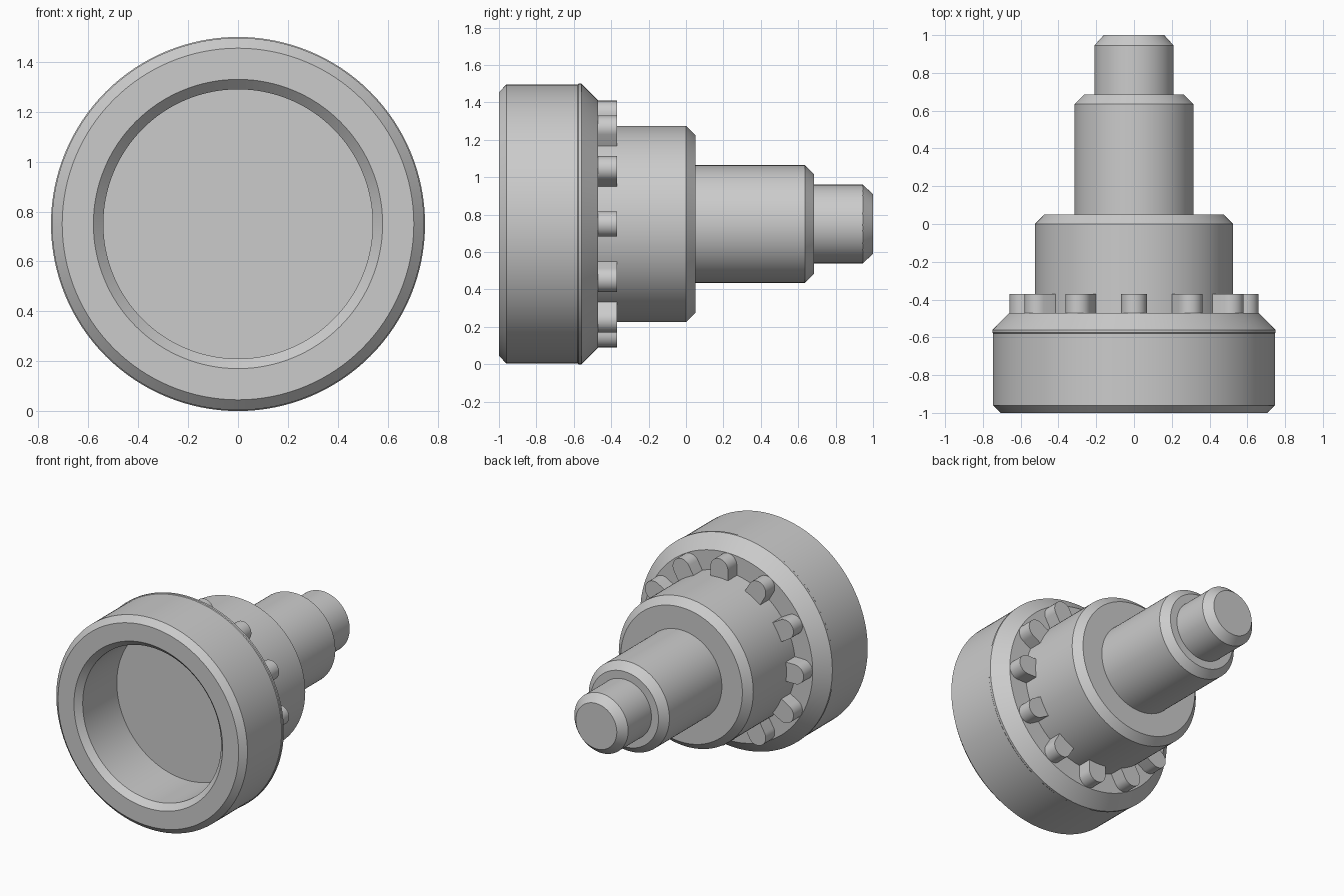
import bpy, bmesh, math
from mathutils import Matrix, Vector

AXIS_Z = 0.75
SEGMENTS = 128

cube = bpy.data.objects.get("Cube")
if cube:
    bpy.data.objects.remove(cube, do_unlink=True)

# Single plain grey
grey = bpy.data.materials.new("plain grey")
grey.use_nodes = True
colour = (0.6, 0.6, 0.6, 1)
grey.diffuse_color = colour
grey.node_tree.nodes["Principled BSDF"].inputs["Base Color"].default_value = colour


def finish(name, bm):
    bmesh.ops.recalc_face_normals(bm, faces=bm.faces)
    mesh = bpy.data.meshes.new(name)
    bm.to_mesh(mesh)
    bm.free()
    mesh.materials.append(grey)
    obj = bpy.data.objects.new(name, mesh)
    obj.location.z = AXIS_Z
    bpy.context.collection.objects.link(obj)
    bpy.ops.object.select_all(action='DESELECT')
    obj.select_set(True)
    bpy.context.view_layer.objects.active = obj
    bpy.ops.object.shade_smooth_by_angle(angle=math.radians(25))
    return obj


def lathe(name, profile):
    """Spin (radius, y) points around the y axis."""
    bm = bmesh.new()
    verts = [bm.verts.new((r, y, 0)) for r, y in profile]
    edges = [bm.edges.new(pair) for pair in zip(verts, verts[1:])]
    bmesh.ops.spin(bm, geom=verts + edges, cent=(0, 0, 0), axis=(0, 1, 0),
                   angle=math.tau, steps=SEGMENTS, use_merge=True)
    bmesh.ops.remove_doubles(bm, verts=bm.verts, dist=1e-5)
    return finish(name, bm)


# Stepped body: blind bore, wide collar, then three chamfered shaft steps
lathe("stepped_body", [
    (0, -0.58), (0.54, -0.58), (0.54, -0.96), (0.58, -1),
    (0.705, -1), (0.746, -0.96), (0.746, -0.58), (0.75, -0.575), (0.75, -0.56),
    (0.66, -0.47), (0.525, -0.47), (0.525, 0), (0.475, 0.05),
    (0.315, 0.05), (0.315, 0.635), (0.265, 0.685),
    (0.21, 0.685), (0.21, 0.945), (0.16, 1), (0, 1),
])

# Ring of round-topped lugs behind the collar
LUGS, HALF_WIDTH, DOME_CENTRE = 12, 0.068, 0.591
outline = [(HALF_WIDTH, 0.51)]
outline += [(HALF_WIDTH * math.cos(a), DOME_CENTRE + HALF_WIDTH * math.sin(a))
            for a in (math.pi * i / 16 for i in range(17))]
outline += [(-HALF_WIDTH, 0.51)]

bm = bmesh.new()
for i in range(LUGS):
    turn = Matrix.Rotation(math.tau * i / LUGS, 3, 'Y')
    face = bm.faces.new([bm.verts.new(turn @ Vector((x, -0.475, z))) for x, z in outline])
    made = bmesh.ops.extrude_face_region(bm, geom=[face], use_keep_orig=True)["geom"]
    bmesh.ops.translate(bm, vec=(0, 0.105, 0),
                        verts=[g for g in made if isinstance(g, bmesh.types.BMVert)])
finish("lug_ring", bm)
